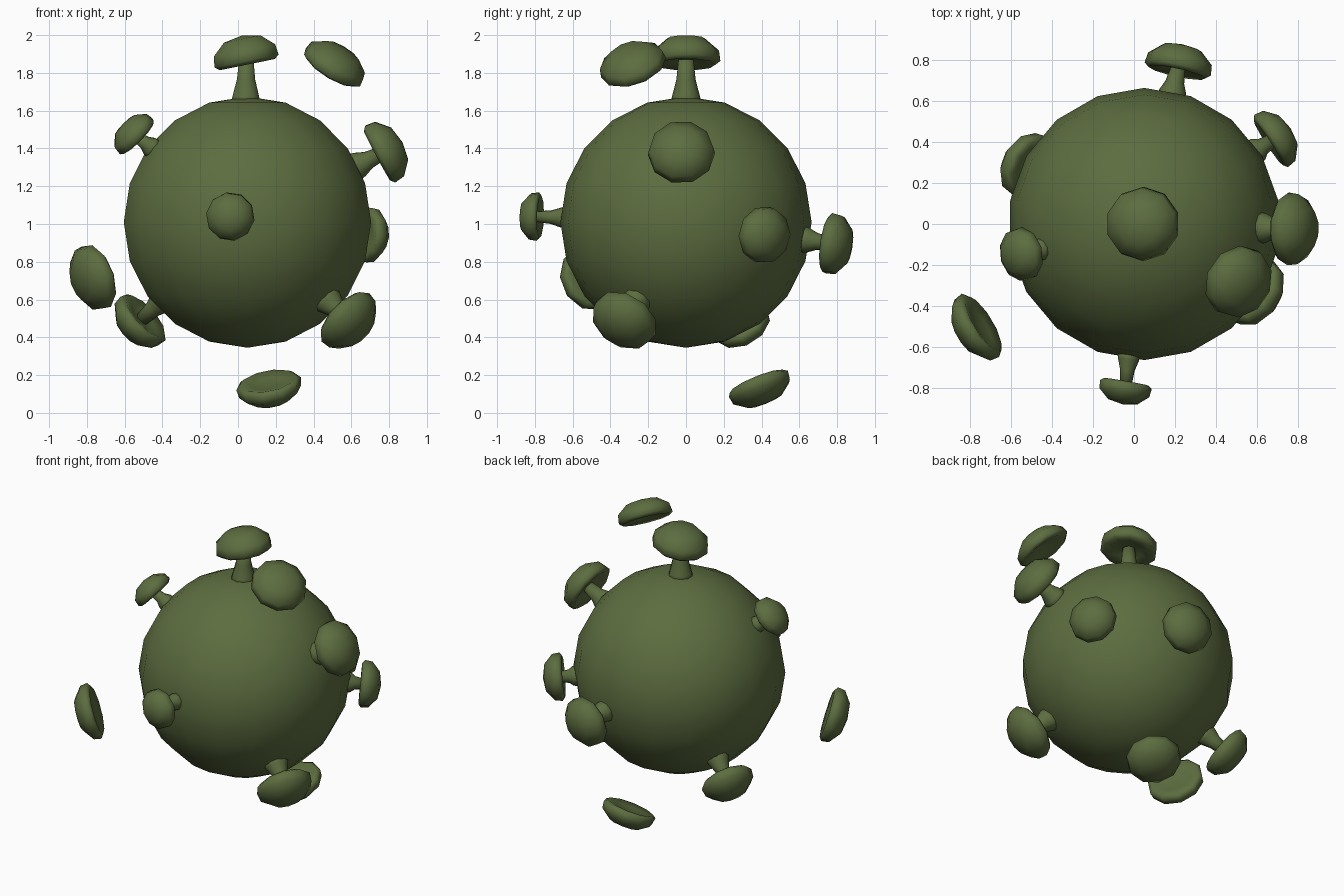
import bpy, bmesh, math
from mathutils import Vector

if "Cube" in bpy.data.objects:
    bpy.data.objects.remove(bpy.data.objects["Cube"])

green = bpy.data.materials.new("moss green")
green.diffuse_color = (0.109, 0.153, 0.051, 1)
green.use_nodes = True
green.node_tree.nodes["Principled BSDF"].inputs["Base Color"].default_value = green.diffuse_color

CENTRE = Vector((0.05, 0, 1.01))
R = 0.665


def finish(bm, name):
    bmesh.ops.recalc_face_normals(bm, faces=bm.faces)
    for f in bm.faces:
        f.smooth = True
    me = bpy.data.meshes.new(name)
    bm.to_mesh(me)
    bm.free()
    me.materials.append(green)
    ob = bpy.data.objects.new(name, me)
    bpy.context.collection.objects.link(ob)
    return ob


def lathe(name, profile, base, axis, seg=10):
    """Spin (radius, height) points around an axis starting at base."""
    bm = bmesh.new()
    rings = []
    for r, h in profile:
        if r == 0:
            rings.append([bm.verts.new((0, 0, h))])
        else:
            rings.append([bm.verts.new((r * math.sin(2 * math.pi * i / seg),
                                        r * math.cos(2 * math.pi * i / seg), h))
                          for i in range(seg)])
    for a, b in zip(rings, rings[1:]):
        for i in range(seg):
            j = (i + 1) % seg
            quad = [a[i % len(a)], a[j % len(a)], b[j % len(b)], b[i % len(b)]]
            bm.faces.new(list(dict.fromkeys(quad)))
    ob = finish(bm, name)
    ob.rotation_mode = 'QUATERNION'
    ob.rotation_quaternion = Vector((0, 0, 1)).rotation_difference(axis)
    ob.location = base
    return ob


# round body
bm = bmesh.new()
bmesh.ops.create_uvsphere(bm, u_segments=18, v_segments=10, radius=R)
finish(bm, "body").location = CENTRE

# cap profile: domed top, rounded rim, dished underside
CAP = [(0, .78), (.57, .69), (.96, .38), (1, .1), (.86, 0), (.5, .1), (0, .16)]


def cap(name, centre, radius, axis, stretch):
    base = centre - axis * (0.4 * .78 * stretch * radius)
    lathe(name, [(r * radius, h * radius * stretch) for r, h in CAP], base, axis)
    return base


# mushroom-like spikes: cap centre, cap radius, optional cap axis
SPIKES = [
    ((.037, 0, 1.905), .182, (-.2, 0, .98)),
    ((-.56, -.15, 1.485), .132, (-.7, -.16, .69)),
    ((.79, -.025, 1.39), .178, (.88, -.03, .47)),
    ((-.045, -.815, 1.04), .13, (-.17, -.98, .03)),
    ((.70, .425, .94), .152, None),
    ((.222, .795, .892), .166, None),
    ((-.53, .29, .475), .168, None),
    ((.597, -.335, .478), .18, None),
]
for n, (c, r, ax) in enumerate(SPIKES, 1):
    c = Vector(c)
    radial = (c - CENTRE).normalized()
    axis = Vector(ax).normalized() if ax else radial
    base = cap(f"spike_cap_{n}", c, r, axis, 1.1)
    # flared stem from inside the body up into the cap
    root = CENTRE + radial * (R - .04)
    top = base + axis * (.15 * r)
    length = (top - root).length
    lathe(f"spike_stem_{n}",
          [(0, 0), (.46 * r, 0), (.40 * r, .045), (.28 * r, length * .55),
           (.22 * r, length), (0, length)], root, (top - root).normalized())

# loose caps floating off the body
LOOSE = [
    ((.52, -.288, 1.858), .18, (.50, -.29, .82)),
    ((-.78, -.513, .71), .18, None),
    ((.168, .396, .122), .174, (.17, .37, -.91)),
]
for n, (c, r, ax) in enumerate(LOOSE, 1):
    c = Vector(c)
    axis = (Vector(ax) if ax else c - CENTRE).normalized()
    cap(f"loose_cap_{n}", c, r, axis, .95)
